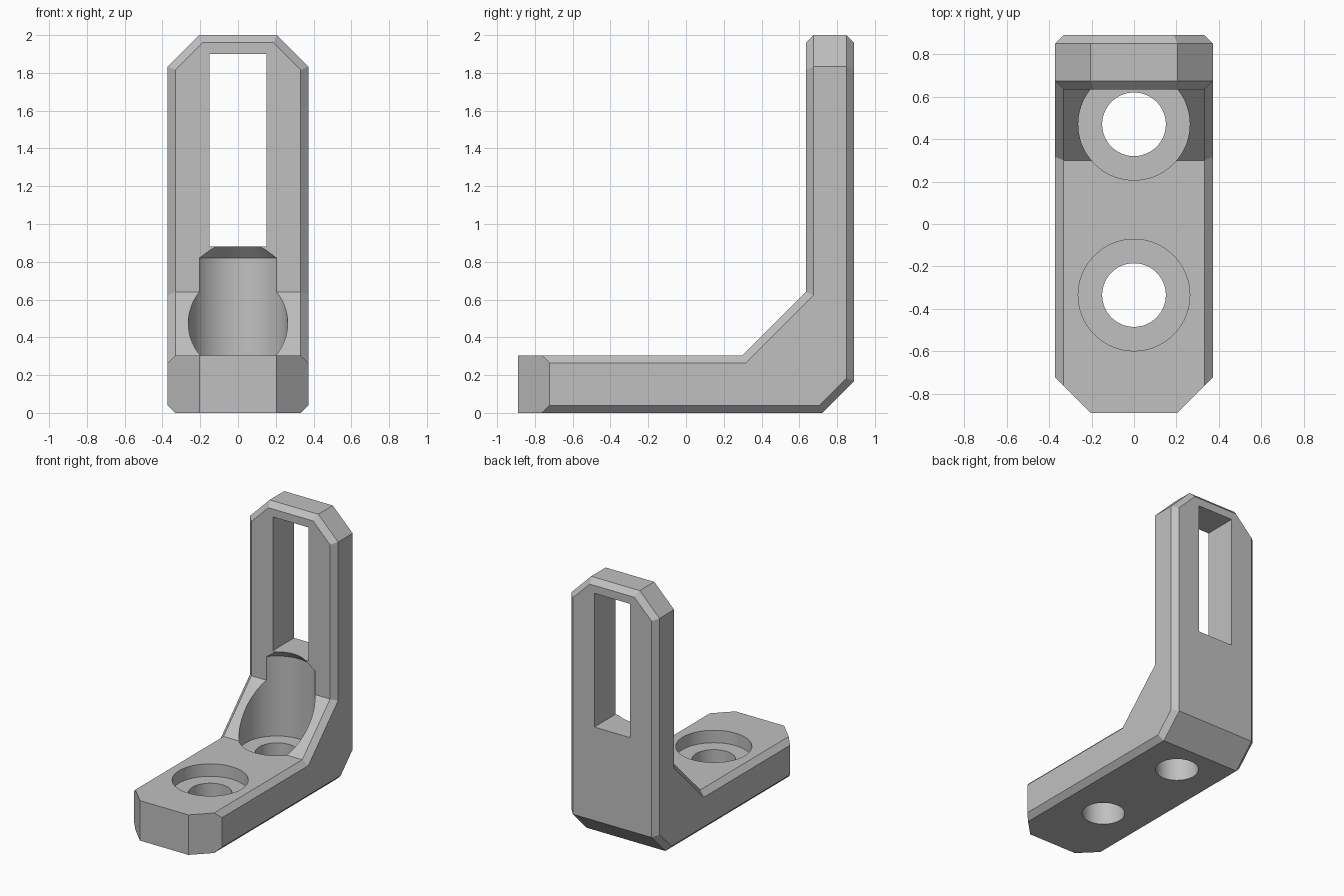
import bpy
import bmesh
import math
from mathutils import Vector

cube = bpy.data.objects.get("Cube")
if cube:
    bpy.data.objects.remove(cube, do_unlink=True)

HALF, CUT, CHAMFER = 0.372, 0.167, 0.04
FRONT, BACK, TOP = -0.89, 0.89, 2.0
WALL, FLOOR = 0.635, 0.305

grey = bpy.data.materials.new("light grey")
grey.use_nodes = True
colour = (0.53, 0.53, 0.53, 1)
grey.diffuse_color = colour
grey.node_tree.nodes["Principled BSDF"].inputs["Base Color"].default_value = colour


def make_object(name, bm):
    bmesh.ops.recalc_face_normals(bm, faces=bm.faces)
    mesh = bpy.data.meshes.new(name)
    bm.to_mesh(mesh)
    bm.free()
    mesh.materials.append(grey)
    obj = bpy.data.objects.new(name, mesh)
    bpy.context.collection.objects.link(obj)
    return obj


def extrude(bm, points, offset):
    face = bm.faces.new([bm.verts.new(p) for p in points])
    grown = bmesh.ops.extrude_face_region(bm, geom=[face])["geom"]
    bmesh.ops.translate(bm, vec=offset,
                        verts=[v for v in grown if isinstance(v, bmesh.types.BMVert)])


def bevel(bm, edges, size):
    bmesh.ops.bevel(bm, geom=edges, offset=size, offset_type='OFFSET',
                    segments=1, profile=0.5, affect='EDGES', clamp_overlap=False)


def turned(name, x, y, profile, steps=96):
    """Solid of revolution about a vertical axis, from (radius, z) pairs."""
    bm = bmesh.new()
    rings = [[bm.verts.new((x + r * math.cos(math.tau * i / steps),
                            y + r * math.sin(math.tau * i / steps), z))
              for i in range(steps)] for r, z in profile]
    for low, high in zip(rings, rings[1:]):
        for i in range(steps):
            j = (i + 1) % steps
            bm.faces.new((low[i], low[j], high[j], high[i]))
    bm.faces.new(rings[0][::-1])
    bm.faces.new(rings[-1])
    return make_object(name, bm)


# L-shaped body extruded across its width
bm = bmesh.new()
outline = [(FRONT, 0), (BACK - CUT, 0), (BACK, CUT), (BACK, TOP), (WALL, TOP),
           (WALL, 0.64), (0.30, FLOOR), (FRONT, FLOOR)]
extrude(bm, [(-HALF, y, z) for y, z in outline], (2 * HALF, 0, 0))
bmesh.ops.recalc_face_normals(bm, faces=bm.faces)

# Clipped upper corners
bevel(bm, [e for e in bm.edges if all(
    v.co.z > TOP - 0.001 and abs(v.co.x) > HALF - 0.001 for v in e.verts)
    and abs(e.verts[0].co.x - e.verts[1].co.x) < 0.001], CUT)

# Narrow chamfer along the sides and around the top
bm.normal_update()
rim = []
for e in bm.edges:
    ends = [v.co for v in e.verts]
    on_side = any(abs(f.normal.x) > 0.99 for f in e.link_faces)
    across = any(abs(f.normal.x) < 0.01 for f in e.link_faces)
    at_top = (min(p.z for p in ends) > TOP - CUT - 0.01
              and abs(ends[0].y - ends[1].y) < 0.001)
    at_front = max(p.y for p in ends) < FRONT + 0.001
    if (at_top or (on_side and across)) and not at_front:
        rim.append(e)
bevel(bm, rim, CHAMFER)

# Clipped front corners
for side in (-1, 1):
    cut = bmesh.ops.bisect_plane(
        bm, geom=bm.verts[:] + bm.edges[:] + bm.faces[:],
        plane_co=(side * (HALF - CUT), FRONT, 0),
        plane_no=Vector((side, -1, 0)).normalized(), clear_outer=True)
    bmesh.ops.holes_fill(bm, edges=[e for e in bm.edges if e.is_boundary], sides=0)
body = make_object("bracket_body", bm)

# Slot, screw holes and countersunk seats
bm = bmesh.new()
extrude(bm, [(x, 0.5, z) for x, z in
             ((-0.15, 0.88), (0.15, 0.88), (0.15, 1.9), (-0.15, 1.9))], (0, 0.6, 0))
SEAT = 0.21
cutters = [
    make_object("slot_cutter", bm),
    turned("front_hole_cutter", 0, -0.335, [(0.15, -0.1), (0.15, 0.5)]),
    turned("rear_hole_cutter", 0, 0.47, [(0.15, -0.1), (0.15, 0.5)]),
    turned("front_seat_cutter", 0, -0.335, [(0.263, SEAT), (0.263, 0.5)]),
    turned("rear_seat_cutter", 0, 0.47,
           [(0.263, SEAT), (0.263, 0.82), (0.203, 0.88)]),
]
bpy.context.view_layer.objects.active = body
body.select_set(True)
for cutter in cutters:
    mod = body.modifiers.new(cutter.name, 'BOOLEAN')
    mod.operation = 'DIFFERENCE'
    mod.solver = 'EXACT'
    mod.object = cutter
    bpy.ops.object.modifier_apply(modifier=mod.name)
    bpy.data.objects.remove(cutter, do_unlink=True)

bpy.ops.object.select_all(action='DESELECT')
body.select_set(True)
bpy.ops.object.shade_smooth_by_angle(angle=math.radians(20))
